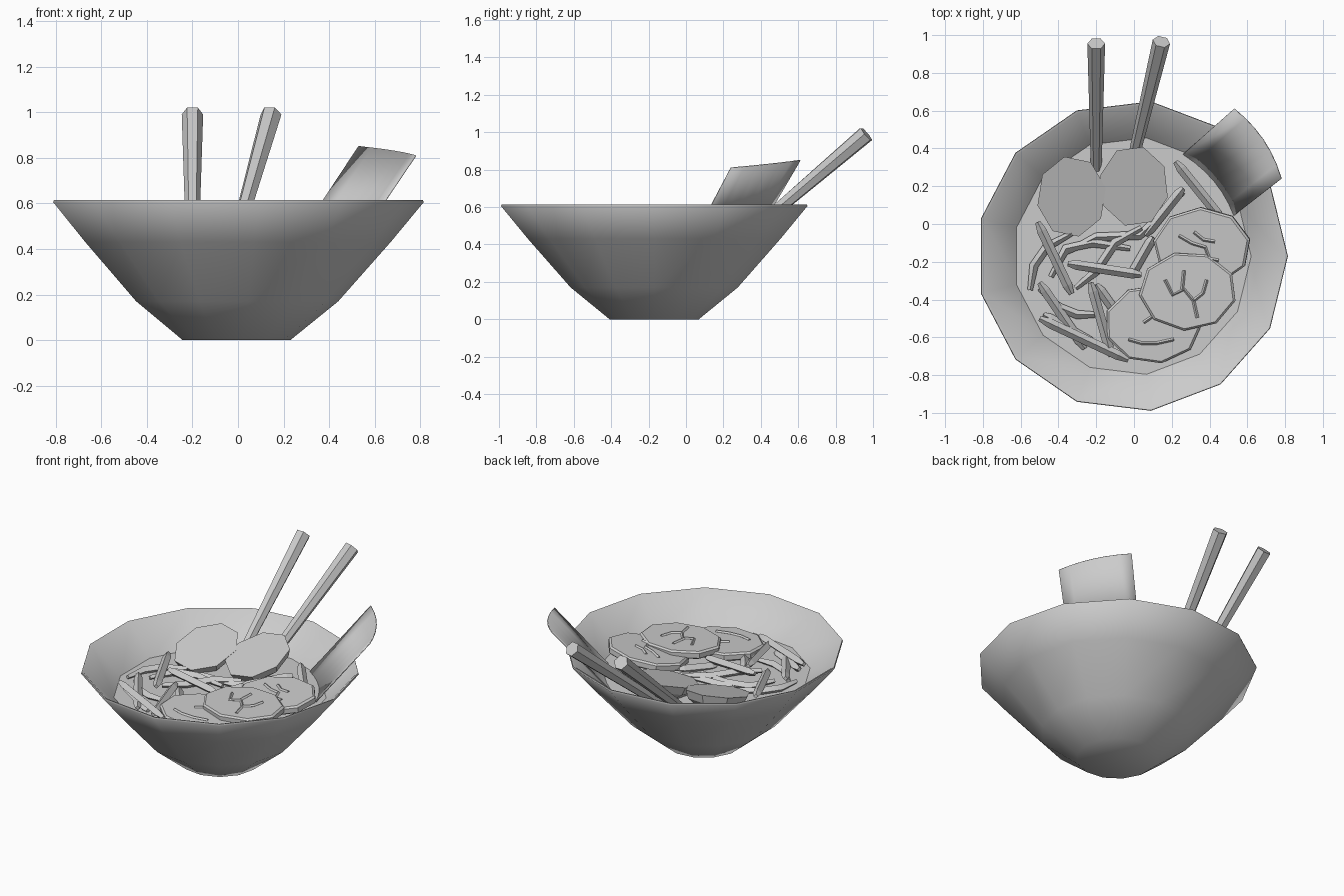
import bpy, bmesh, math
from mathutils import Vector, Matrix

cube = bpy.data.objects.get("Cube")
if cube:
    bpy.data.objects.remove(cube, do_unlink=True)

clay = bpy.data.materials.new("light_grey")
clay.use_nodes = True
GREY = (0.6, 0.6, 0.6, 1)
clay.diffuse_color = GREY
clay.node_tree.nodes["Principled BSDF"].inputs["Base Color"].default_value = GREY


def finish(name, bm, smooth=None):
    bmesh.ops.recalc_face_normals(bm, faces=bm.faces)
    mesh = bpy.data.meshes.new(name)
    bm.to_mesh(mesh)
    bm.free()
    mesh.materials.append(clay)
    ob = bpy.data.objects.new(name, mesh)
    bpy.context.collection.objects.link(ob)
    if smooth:
        bpy.ops.object.select_all(action='DESELECT')
        bpy.context.view_layer.objects.active = ob
        ob.select_set(True)
        bpy.ops.object.shade_smooth_by_angle(angle=math.radians(smooth))
    return ob


def skin(bm, rings):
    """Bridge a list of vertex rings and cap both ends."""
    n = len(rings[0])
    for a, b in zip(rings, rings[1:]):
        for i in range(n):
            j = (i + 1) % n
            bm.faces.new((a[i], a[j], b[j], b[i]))
    bm.faces.new(rings[0])
    bm.faces.new(rings[-1])


def lathe(name, profile, sides, matrix, turn=0.0, smooth=None):
    bm = bmesh.new()
    rings = []
    for r, z in profile:
        angles = [turn + math.tau * i / sides for i in range(sides)]
        rings.append([bm.verts.new(matrix @ Vector((r * math.cos(a), r * math.sin(a), z)))
                      for a in angles])
    skin(bm, rings)
    return finish(name, bm, smooth)


def strip(name, points, radii, sides=4, smooth=None, matrix=Matrix()):
    """Prism swept along a path, one radius per point."""
    bm = bmesh.new()
    pts = [Vector(p) for p in points]
    rings = []
    for i, p in enumerate(pts):
        t = (pts[min(i + 1, len(pts) - 1)] - pts[max(i - 1, 0)]).normalized()
        side = t.cross(Vector((0, 0, 1))).normalized()
        up = side.cross(t)
        rings.append([bm.verts.new(matrix @ (p + radii[i] * (
            side * math.cos(math.tau * k / sides) + up * math.sin(math.tau * k / sides))))
            for k in range(sides)])
    skin(bm, rings)
    return finish(name, bm, smooth)


def pose(loc, tilt_x=0, tilt_y=0, turn=0, scale=(1, 1, 1)):
    rot = [Matrix.Rotation(math.radians(a), 4, ax)
           for a, ax in ((tilt_x, 'X'), (tilt_y, 'Y'), (turn, 'Z'))]
    return Matrix.Translation(loc) @ rot[0] @ rot[1] @ rot[2] @ Matrix.Diagonal((*scale, 1))


# Bowl and broth
centre = pose((-0.01, -0.17, 0))
lathe("bowl", [(.24, 0), (.45, .17), (.68, .43), (.825, .605), (.822, .615),
               (.81, .612), (.62, .43), (.4, .19), (.2, .04)], 13, centre, smooth=60)
lathe("broth", [(.6, .41), (.632, .44)], 13, centre)

# Half eggs leaning on the back of the broth
for name, loc, lean, turn in (("egg_right", (-.33, .145, .53), 2, 12),
                              ("egg_left", (0, .2, .545), -3, 30)):
    m = pose(loc, 16, lean, 0, (.185, .225, 1))
    lathe(name, [(.55, -.1), (.9, -.05), (1, 0)], 8, m, math.radians(turn))

# Fish cake slices with raised squiggles
cakes = [
    ("back", pose((.36, -.12, .495), 6, -5), [
        [(-.12, .06), (-.05, .02), (.02, 0), (.04, -.06), (.09, -.07)],
        [(-.04, .08), (.01, .04), (.07, .03)]]),
    ("top", pose((.285, -.355, .5), 2, 0), [
        [(-.12, .06), (-.08, -.02), (-.02, .01), (.03, -.05), (.05, -.14)],
        [(-.02, .11), (-.03, .01)], [(.1, .06), (.08, -.01), (.03, -.05)]]),
    ("front", pose((.1, -.53, .465), 2, 2), [
        [(.02, .13), (.01, .05), (-.05, .01)],
        [(-.13, -.08), (-.06, -.1), (.02, -.1), (.11, -.08)]]),
]
for k, (name, m, marks) in enumerate(cakes):
    lathe("fish_cake_" + name, [(.94, -.025), (1, -.015), (1, .015), (.95, .025)], 9,
          m @ Matrix.Diagonal((.26, .21, 1, 1)), .2 + k * .25)
    for i, path in enumerate(marks):
        strip(f"squiggle_{name}_{i}", [(x, y, .026) for x, y in path],
              [.009] * len(path), matrix=m)

# Straight bamboo shoots: start and end in plan, height
shoots = [((-.51, .01), (-.33, -.37), .48), ((-.35, -.21), (.04, -.27), .5),
          ((-.5, -.31), (-.26, -.66), .47), ((-.5, -.5), (-.03, -.72), .49),
          ((-.23, -.31), (-.12, -.7), .48), ((-.2, -.32), (0, -.6), .46),
          ((.22, .33), (.47, .02), .48), ((.26, .19), (.06, -.06), .47),
          ((.1, -.07), (-.02, -.28), .46), ((-.48, -.48), (-.2, -.64), .46)]
for i, (a, b, z) in enumerate(shoots):
    a, b = Vector((*a, z + .012)), Vector((*b, z - .012))
    strip(f"shoot_{i}", [a, a.lerp(b, .12), a.lerp(b, .88), b], [.014, .026, .026, .014])

# Bent noodles lying on the broth
noodles = [[(-.36, -.15), (-.2, -.07), (.03, -.06), (.14, .04), (.26, .17)],
           [(-.55, -.35), (-.53, -.22), (-.46, -.12), (-.33, -.05)],
           [(-.31, -.34), (-.2, -.25), (-.1, -.1), (.04, -.02)],
           [(-.5, -.34), (-.4, -.44), (-.3, -.48), (-.18, -.48)],
           [(-.44, -.28), (-.36, -.13), (-.22, -.1), (-.02, -.13)]]
for i, path in enumerate(noodles):
    strip(f"noodle_{i}", [(x, y, .455 + .008 * (i % 3)) for x, y in path],
          [.014] + [.024] * (len(path) - 2) + [.014], smooth=40)

# Chopsticks resting on the rim
for name, low, high in (("right", (-.2, .28, .41), (-.2, .955, .99)),
                        ("left", (-.02, .28, .41), (.145, .965, .99))):
    strip("chopstick_" + name, [low, high], [.028, .047], sides=6)

# Curved seaweed sheet
bm = bmesh.new()
top = Vector((.53, .61, .85)), Vector((.78, .24, .81))
base = Vector((.26, .37, .44)), Vector((.53, .045, .44))
bulge = Vector((.03, .02, 0))
rows = []
for i in range(7):
    f = i / 6
    push = bulge * (4 * f * (1 - f))
    rows.append([bm.verts.new(e[0].lerp(e[1], f) + push) for e in (base, top)])
for p, q in zip(rows, rows[1:]):
    bm.faces.new((p[0], q[0], q[1], p[1]))
sheet = finish("seaweed_sheet", bm, 40)
thick = sheet.modifiers.new("thickness", 'SOLIDIFY')
thick.thickness = .006
thick.offset = 0
